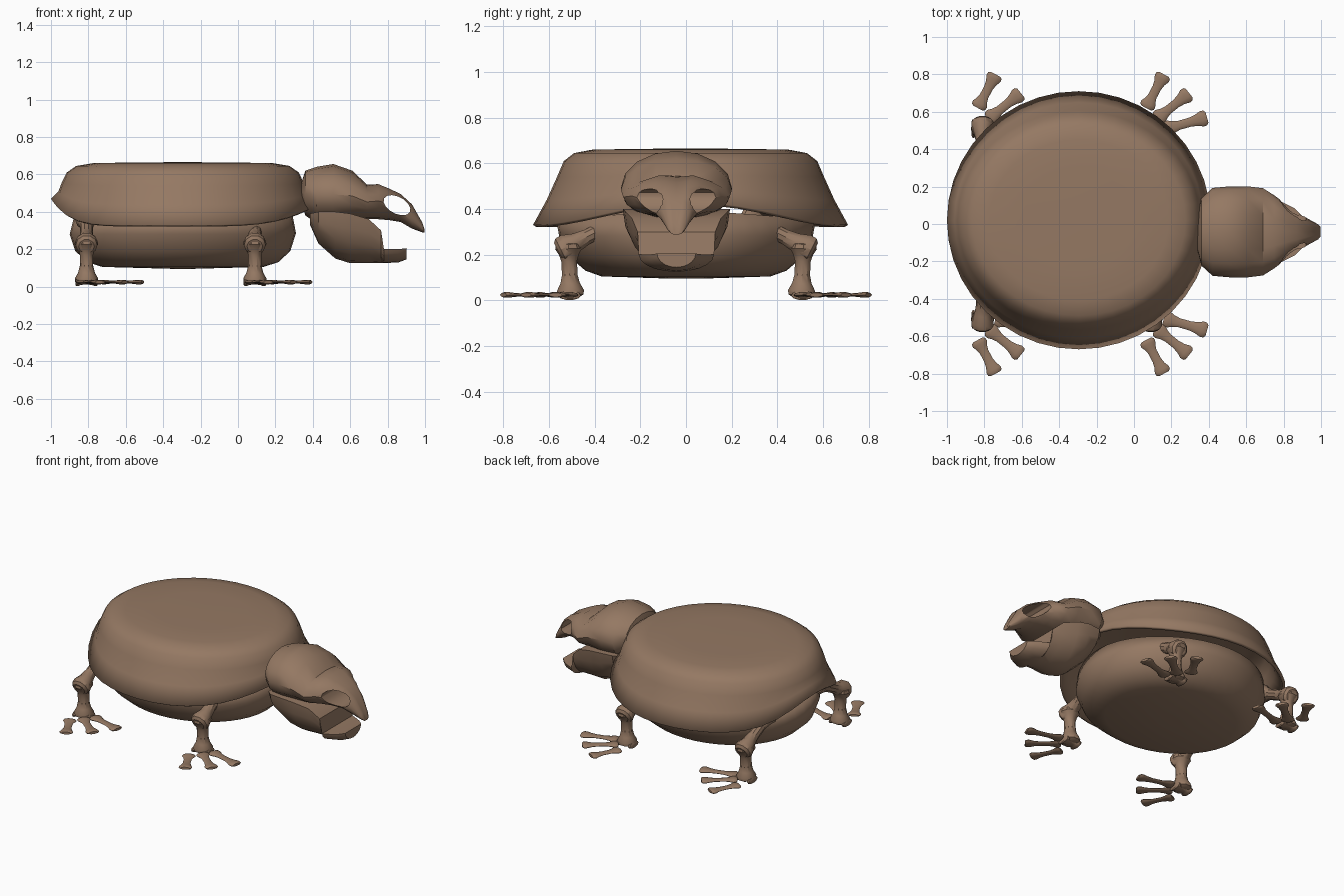
import bpy, bmesh, math
from mathutils import Vector, Matrix

if "Cube" in bpy.data.objects:
    bpy.data.objects.remove(bpy.data.objects["Cube"])

mat = bpy.data.materials.new("bone_brown")
mat.diffuse_color = (0.30, 0.19, 0.125, 1)
mat.use_nodes = True
mat.node_tree.nodes["Principled BSDF"].inputs["Base Color"].default_value = mat.diffuse_color


def loft(name, rings, cap_start=True, cap_end=True):
    """Skin a list of equal-length point rings."""
    bm = bmesh.new()
    vs = [[bm.verts.new(p) for p in r] for r in rings]
    n = len(rings[0])
    for a, b in zip(vs, vs[1:]):
        for i in range(n):
            j = (i + 1) % n
            bm.faces.new((a[i], a[j], b[j], b[i]))
    if cap_start:
        bm.faces.new(vs[0][::-1])
    if cap_end:
        bm.faces.new(vs[-1])
    bmesh.ops.recalc_face_normals(bm, faces=bm.faces)
    me = bpy.data.meshes.new(name)
    bm.to_mesh(me)
    bm.free()
    me.materials.append(mat)
    ob = bpy.data.objects.new(name, me)
    bpy.context.collection.objects.link(ob)
    return ob


def bone(name, a, b, r, flat=1.0):
    """Bone with knobbed ends from a to b, optionally flattened vertically."""
    a, b = Vector(a), Vector(b)
    d = (b - a).normalized()
    u = d.cross(Vector((0, 0, 1)))
    u = u.normalized() if u.length > 0.1 else Vector((1, 0, 0))
    v = u.cross(d)
    prof = [(0, .65), (.04, .95), (.12, 1), (.22, .75), (.35, .58),
            (.6, .58), (.75, .72), (.88, 1), (.96, .97), (1, .7)]
    rings = [[a + (b - a) * t + (u * math.cos(w) + v * math.sin(w) * flat) * r * k
              for w in (i * math.tau / 10 for i in range(10))] for t, k in prof]
    return loft(name, rings)


def dish(name, profile, cy, thick, rise_front, rise_back, n=40):
    """Oval shell from (rx, ry, z, rise weight) rings, open at the rim."""
    rings = []
    for rx, ry, z, wt in profile:
        ring = []
        for i in range(n):
            c, s = math.cos(i * math.tau / n), math.sin(i * math.tau / n)
            lift = rise_front * c ** 4 if c > 0 else rise_back * c ** 8
            ring.append((-0.295 + rx * c, cy + ry * s, z + wt * lift))
        rings.append(ring)
    ob = loft(name, rings, cap_start=False)
    m = ob.modifiers.new("thickness", 'SOLIDIFY')
    m.thickness, m.offset = thick, -1
    return ob


# upper shell
dish("upper_shell", [(.705, .69, .33, 1), (.665, .63, .44, .5), (.648, .585, .54, .1),
                     (.62, .555, .61, 0), (.57, .51, .645, 0), (.48, .43, .66, 0),
                     (.3, .27, .663, 0), (.06, .06, .665, 0)], .02, .02, .10, .14)

# belly shell
dish("belly_shell", [(.585, .57, .36, 1), (.605, .555, .28, .2), (.575, .51, .19, 0),
                     (.51, .44, .13, 0), (.43, .37, .105, 0), (.06, .06, .095, 0)],
     0, .02, .03, 0)

# skull: sections of (x, half width, bottom z, top z)
HEAD_Y = -0.042
skull_sec = [(.34, .10, .44, .56), (.36, .18, .38, .62), (.42, .235, .34, .64),
             (.51, .243, .33, .655), (.61, .243, .35, .62), (.69, .233, .36, .545),
             (.75, .195, .36, .555), (.81, .15, .355, .53), (.87, .11, .345, .50),
             (.93, .07, .31, .445), (.985, .04, .29, .345), (.998, .025, .288, .305)]
rings = []
for x, hw, zb, zt in skull_sec:
    ring = []
    for i in range(16):
        c, s = math.cos(i * math.tau / 16), math.sin(i * math.tau / 16)
        zc, h = (zb + zt) / 2, (zt - zb) / 2
        if x > .7 and i == 4:
            h -= .015          # groove between the brow ridges
        ring.append((x, HEAD_Y + hw * c, zc + h * s))
    rings.append(ring)
skull = loft("skull", rings)

# eye sockets cut through the face
rot = Matrix.Rotation(math.radians(-28), 2)
hole = []
for y in (-.4, .4):
    ring = []
    for i in range(14):
        t = i * math.tau / 14
        p = rot @ Vector((.078 * math.cos(t), .045 * math.sin(t)))
        ring.append((.85 + p.x, y, .435 + p.y))
    hole.append(ring)
cutter = loft("eye_cutter", hole)
cutter.hide_render = True
m = skull.modifiers.new("eyes", 'BOOLEAN')
m.operation, m.object, m.solver = 'DIFFERENCE', cutter, 'EXACT'
bpy.context.view_layer.objects.active = skull
skull.select_set(True)
bpy.ops.object.modifier_apply(modifier="eyes")
bpy.data.objects.remove(cutter)

# lower jaw: half-round sections with a flat top and stepped mouth edge
jaw_sec = [(.385, .18, .33, .39), (.43, .225, .23, .40), (.52, .235, .15, .40),
           (.60, .225, .125, .39), (.70, .195, .125, .36), (.765, .17, .125, .30),
           (.78, .165, .125, .20), (.86, .125, .13, .20), (.90, .085, .145, .205)]
rings = []
for x, hw, zb, zt in jaw_sec:
    ring = []
    for i in range(11):
        t = math.pi + math.pi * i / 10
        ring.append((x, HEAD_Y + hw * math.cos(t), zt + (zt - zb) * math.sin(t)))
    rings.append(ring)
loft("lower_jaw", rings)

# four legs with ankle and three toes each
toes = [((-.025, .62), (.07, .80)), ((.03, .56), (.205, .70)), ((.07, .505), (.30, .57))]
for end, x in (("front", .09), ("back", -.81)):
    for side, s in (("left", 1), ("right", -1)):
        tag = f"{end}_{side}"
        bone(tag + "_upper_leg", (x, s * .24, .375), (x, s * .56, .215), .06)
        bone(tag + "_lower_leg", (x, s * .515, .255), (x, s * .505, .015), .062)
        bone(tag + "_ankle", (x - .06, s * .51, .022), (x + .06, s * .51, .022), .05, .42)
        for k, (p, q) in enumerate(toes):
            bone(f"{tag}_toe_{k + 1}", (x + p[0], s * p[1], .024),
                 (x + q[0], s * q[1], .024), .042, .3)

# smooth shading with sharp creases
for ob in bpy.data.objects:
    ob.select_set(True)
bpy.context.view_layer.objects.active = skull
bpy.ops.object.shade_smooth_by_angle(angle=math.radians(35))
